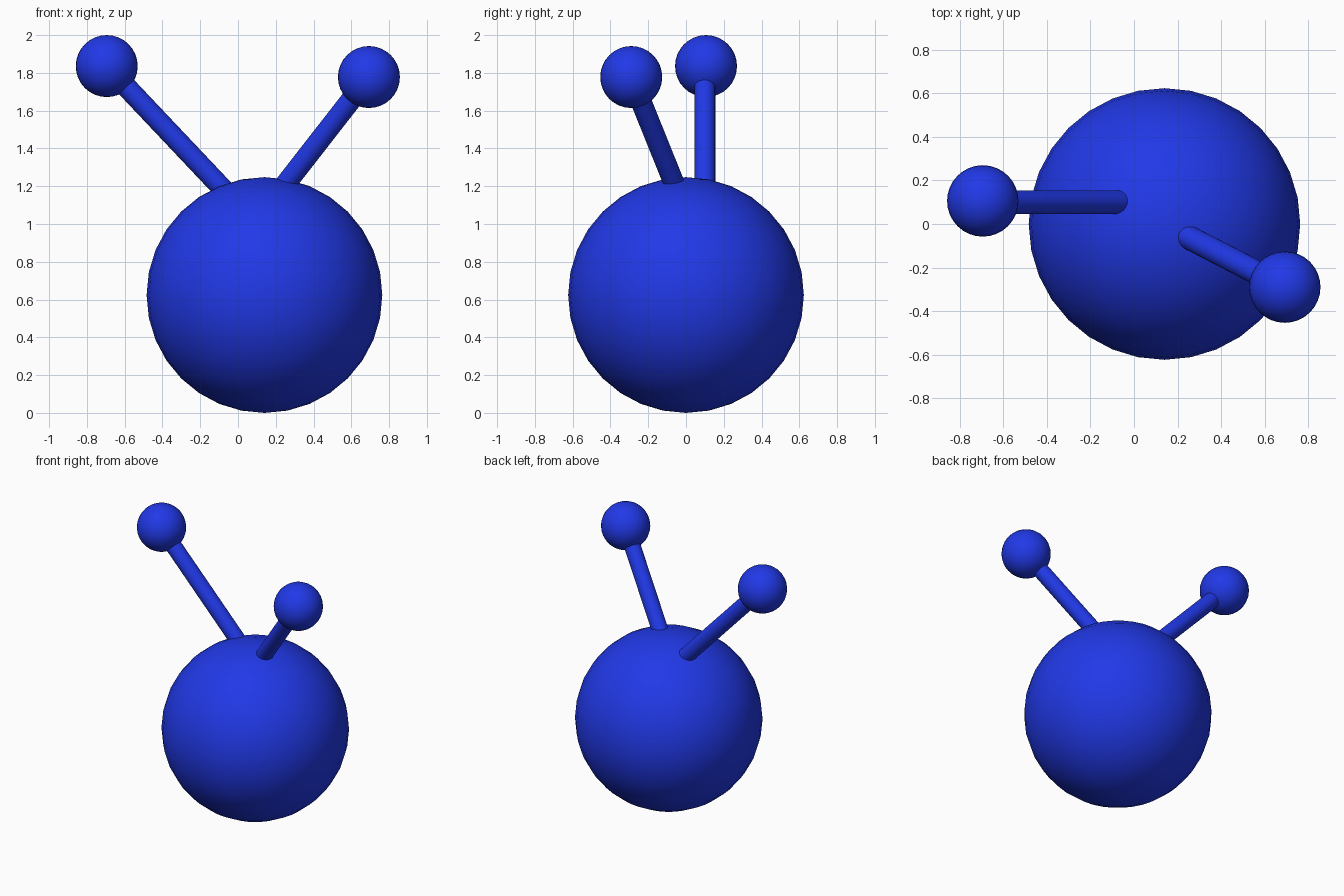
import bpy
from mathutils import Vector

if "Cube" in bpy.data.objects:
    bpy.data.objects.remove(bpy.data.objects["Cube"])

blue = bpy.data.materials.new("blue")
blue.diffuse_color = (0.015, 0.04, 0.8, 1)
blue.use_nodes = True
blue.node_tree.nodes["Principled BSDF"].inputs["Base Color"].default_value = blue.diffuse_color


def finish(name):
    obj = bpy.context.object
    obj.name = name
    obj.data.materials.append(blue)
    bpy.ops.object.shade_smooth_by_angle()


def ball(name, centre, radius):
    bpy.ops.mesh.primitive_uv_sphere_add(segments=32, ring_count=16, radius=radius, location=centre)
    finish(name)


def rod(name, start, end, radius):
    a, b = Vector(start), Vector(end)
    bpy.ops.mesh.primitive_cylinder_add(vertices=32, radius=radius, depth=(b - a).length,
                                        location=(a + b) / 2)
    bpy.context.object.rotation_euler = (b - a).to_track_quat('Z', 'Y').to_euler()
    finish(name)


# Large body
ball("body", (0.14, 0, 0.624), 0.624)

# Two stalks, each running from inside the body into its tip ball
stalks = {
    "left": ((-0.695, 0.106, 1.836), (0.02, 0.10, 1.08), (-0.695, 0.10, 1.836)),
    "right": ((0.693, -0.29, 1.778), (0.179, -0.024, 1.118), (0.693, -0.29, 1.778)),
}
for side, (tip, base, top) in stalks.items():
    ball(side + "_tip", tip, 0.164)
    rod(side + "_stalk", base, top, 0.055)
